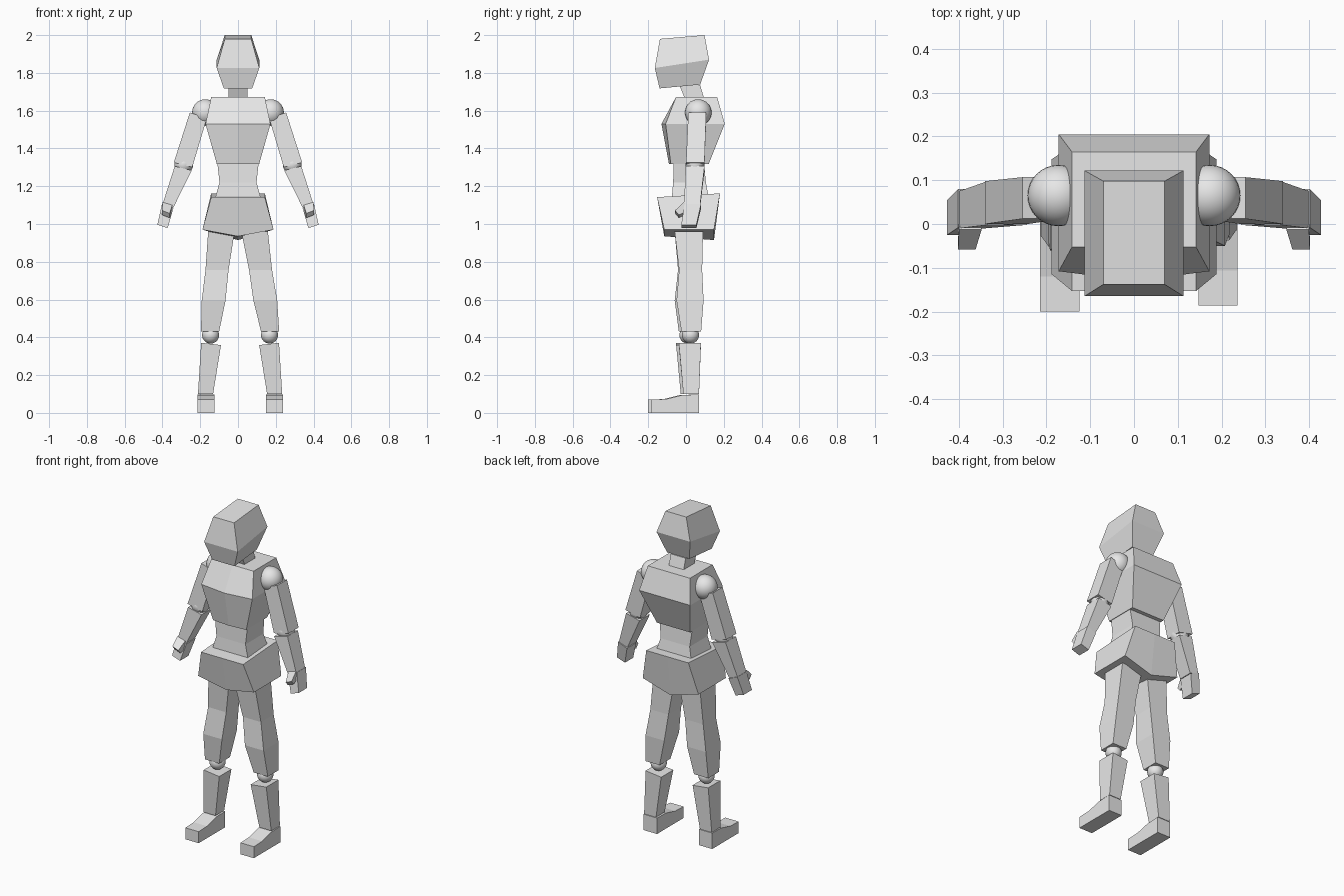
import bpy, bmesh

if "Cube" in bpy.data.objects:
    bpy.data.objects.remove(bpy.data.objects["Cube"])

grey = bpy.data.materials.new("light_grey")
grey.diffuse_color = (0.8, 0.8, 0.8, 1)
grey.use_nodes = True
grey.node_tree.nodes["Principled BSDF"].inputs["Base Color"].default_value = grey.diffuse_color


def finish(name, bm, smooth=False):
    bmesh.ops.recalc_face_normals(bm, faces=bm.faces)
    me = bpy.data.meshes.new(name)
    bm.to_mesh(me)
    bm.free()
    me.materials.append(grey)
    for p in me.polygons:
        p.use_smooth = smooth
    ob = bpy.data.objects.new(name, me)
    bpy.context.collection.objects.link(ob)
    return ob


def box_ring(x0, x1, y0, y1, z, tx=0, ty=0):
    """Rectangle whose height leans by tx across x and ty across y."""
    return [(x0, y0, z - tx - ty), (x1, y0, z + tx - ty),
            (x1, y1, z + tx + ty), (x0, y1, z - tx + ty)]


def ridge_ring(w, y0, y1, z, bulge=0, drop=0, drop_back=None):
    """Symmetric rectangle with extra centre points front and back."""
    db = drop if drop_back is None else drop_back
    return [(-w, y0, z), (0, y0 - bulge, z - drop), (w, y0, z),
            (w, y1, z), (0, y1, z - db), (-w, y1, z)]


def loft(name, rings, move=lambda p: p):
    bm = bmesh.new()
    rows = [[bm.verts.new(move(p)) for p in r] for r in rings]
    n = len(rows[0])
    for a, b in zip(rows, rows[1:]):
        for i in range(n):
            j = (i + 1) % n
            bm.faces.new((a[i], a[j], b[j], b[i]))
    for row in (rows[0], rows[-1]):
        if n == 6:
            bm.faces.new((row[0], row[1], row[4], row[5]))
            bm.faces.new((row[1], row[2], row[3], row[4]))
        else:
            bm.faces.new(row)
    return finish(name, bm)


def ball(name, centre, r):
    bm = bmesh.new()
    bmesh.ops.create_uvsphere(bm, u_segments=32, v_segments=16, radius=r)
    bmesh.ops.translate(bm, verts=bm.verts, vec=centre)
    return finish(name, bm, True)


# head and neck
loft("head", [box_ring(-.075, .075, -.14, .075, 1.728, 0, .01),
              box_ring(-.113, .113, -.165, .122, 1.848, 0, .022),
              box_ring(-.07, .07, -.138, .098, 1.99, 0, .01)])
loft("neck", [box_ring(-.05, .05, 0, .1, 1.65),
              box_ring(-.05, .05, -.035, .075, 1.735)])

# trunk
loft("chest", [ridge_ring(.112, -.08, .12, 1.317, .01),
               ridge_ring(.172, -.108, .205, 1.53, .022),
               ridge_ring(.142, -.053, .165, 1.672)])
loft("waist", [box_ring(-.12, .12, -.075, .12, 1.14),
               box_ring(-.098, .098, -.068, .105, 1.22),
               box_ring(-.11, .11, -.065, .095, 1.33)])
loft("pelvis", [ridge_ring(.188, -.115, .148, .97, 0, .035, .055),
                [(x, y, z + (.01 if y > 0 else -.01)) for x, y, z in
                 ridge_ring(.142, -.153, .18, 1.152)]])

# limbs, described for the left and mirrored to the right
for side, s in (("left", -1), ("right", 1)):
    def arm(p):
        return (s * p[0], p[1], p[2])

    def leg(p):
        # the right leg stands slightly further out and back
        k = min(1, max(0, (.95 - p[2]) / .5)) if s > 0 else 0
        return (s * p[0] + .022 * k, p[1] + .014 * k, p[2])

    ball(side + "_shoulder", arm((.173, .065, 1.59)), .07)
    loft(side + "_upper_arm", [box_ring(.165, .255, .012, .107, 1.575, .015),
                               box_ring(.242, .34, 0, .098, 1.313, .012)], arm)
    ball(side + "_elbow", arm((.287, .048, 1.315)), .05)
    loft(side + "_forearm", [box_ring(.245, .335, -.002, .098, 1.295, .011),
                             box_ring(.342, .40, -.01, .075, 1.095, .008)], arm)
    loft(side + "_hand", [box_ring(.342, .402, -.008, .08, 1.095, .012),
                          box_ring(.373, .427, -.025, .055, .987, .009)], arm)
    loft(side + "_thumb", [box_ring(.348, .40, -.012, .03, 1.09, .008, -.018),
                           box_ring(.362, .402, -.058, -.038, 1.052, .008, -.012)],
         arm)

    loft(side + "_thigh", [box_ring(.018, .158, -.06, .09, .96),
                           box_ring(.05, .172, -.042, .08, .757),
                           box_ring(.066, .192, -.06, .083, .595),
                           box_ring(.10, .196, -.038, .066, .43)], leg)
    ball(side + "_knee", leg((.145, .01, .412)), .045)
    loft(side + "_shin", [box_ring(.09, .195, -.052, .065, .365, .006),
                          box_ring(.132, .212, -.028, .055, .1)], leg)

    # foot: side profile stretched across its width
    prof = [(-.2, 0), (-.2, .07), (-.12, .073), (-.03, .095), (.055, .097), (.055, 0)]
    bm = bmesh.new()
    a, b = [[bm.verts.new(leg((x, y, z))) for y, z in prof] for x in (.125, .215)]
    bm.faces.new(a)
    bm.faces.new(b)
    for i in range(6):
        j = (i + 1) % 6
        bm.faces.new((a[i], a[j], b[j], b[i]))
    finish(side + "_foot", bm)
